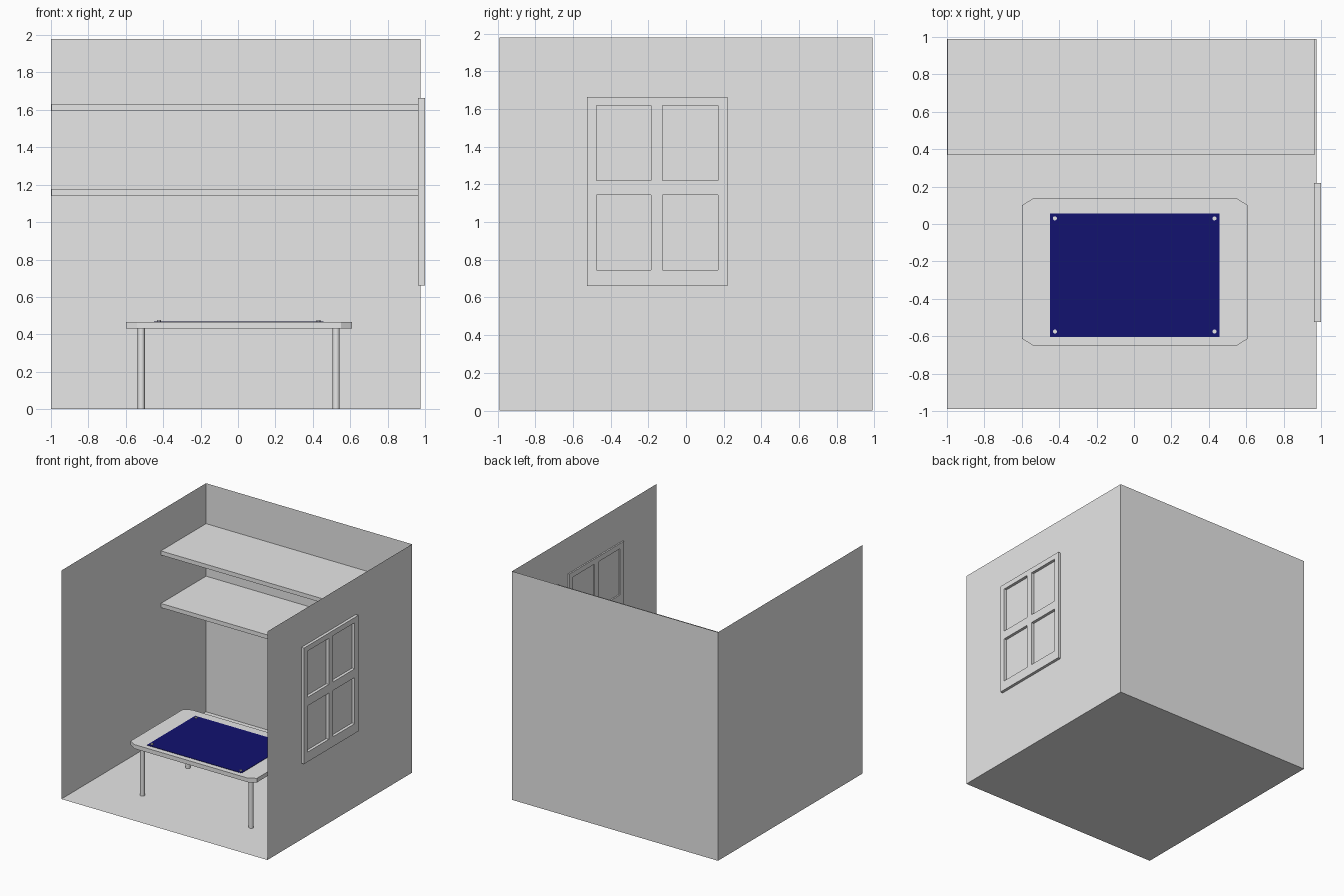
import bpy
import bmesh

cube = bpy.data.objects.get("Cube")
if cube:
    bpy.data.objects.remove(cube, do_unlink=True)


def make_material(name, color):
    mat = bpy.data.materials.new(name)
    mat.use_nodes = True
    mat.diffuse_color = color
    mat.node_tree.nodes["Principled BSDF"].inputs["Base Color"].default_value = color
    return mat


grey = make_material("light grey", (0.8, 0.8, 0.8, 1))
navy = make_material("navy blue", (0.006, 0.006, 0.16, 1))


def finish(name, bm, mat):
    mesh = bpy.data.meshes.new(name)
    bm.to_mesh(mesh)
    bm.free()
    mesh.materials.append(mat)
    obj = bpy.data.objects.new(name, mesh)
    bpy.context.collection.objects.link(obj)
    return obj


def box_mesh(low, high):
    bm = bmesh.new()
    bmesh.ops.create_cube(bm, size=1)
    for v in bm.verts:
        v.co = [high[i] if v.co[i] > 0 else low[i] for i in range(3)]
    return bm


def rod(name, x, y, low, high, radius, sides):
    bm = bmesh.new()
    bmesh.ops.create_cone(bm, cap_ends=True, segments=sides, radius1=radius,
                          radius2=radius, depth=high - low)
    bmesh.ops.translate(bm, verts=bm.verts, vec=(x, y, (low + high) / 2))
    obj = finish(name, bm, grey)
    for poly in obj.data.polygons:
        poly.use_smooth = abs(poly.normal.z) < 0.5
    obj.data.set_sharp_from_angle(angle=0.6)


# Room shell: floor, back wall and two side walls, open at front and top
room = box_mesh((-1, -0.99, 0), (0.975, 0.99, 1.98))
open_faces = [f for f in room.faces if f.normal.z > 0.5 or f.normal.y < -0.5]
bmesh.ops.delete(room, geom=open_faces, context="FACES_ONLY")
finish("room_shell", room, grey)

# Wall shelves
for name, z in (("lower_shelf", 1.14), ("upper_shelf", 1.595)):
    finish(name, box_mesh((-0.998, 0.37, z), (0.965, 0.988, z + 0.036)), grey)

# Window frame: a grid of cells without the four panes, thickened through the wall
ys = (-0.525, -0.475, -0.185, -0.125, 0.17, 0.22)
zs = (0.66, 0.745, 1.145, 1.22, 1.62, 1.665)
frame = bmesh.new()
grid = [[frame.verts.new((1.0, y, z)) for z in zs] for y in ys]
for i in range(5):
    for j in range(5):
        if i % 2 == 0 or j % 2 == 0:
            frame.faces.new((grid[i][j], grid[i + 1][j],
                             grid[i + 1][j + 1], grid[i][j + 1]))
window = finish("window_frame", frame, grey)
solid = window.modifiers.new("thickness", "SOLIDIFY")
solid.thickness = 0.037
solid.offset = -1

# Table top with clipped corners
top = box_mesh((-0.6, -0.65, 0.43), (0.61, 0.137, 0.466))
corners = [e for e in top.edges if abs(e.verts[0].co.z - e.verts[1].co.z) > 0.01]
bmesh.ops.bevel(top, geom=corners, offset=0.06, segments=1, affect="EDGES")
for v in top.verts:
    # Make the clips shallower from front to back
    if -0.6 < v.co.y < 0.09:
        v.co.y += 0.022 if v.co.y > -0.2 else -0.022
finish("table_top", top, grey)

# Table legs
for side, x in (("right", -0.517), ("left", 0.525)):
    for end, y in (("front", -0.57), ("back", 0.055)):
        rod(f"{end}_{side}_table_leg", x, y, 0.002, 0.432, 0.019, 16)

# Sheet on the table, held by a pin at each corner
finish("table_sheet", box_mesh((-0.45, -0.605, 0.464), (0.457, 0.057, 0.469)), navy)
for side, x in (("right", -0.423), ("left", 0.43)):
    for end, y in (("front", -0.575), ("back", 0.03)):
        rod(f"{end}_{side}_pin", x, y, 0.466, 0.476, 0.011, 12)
